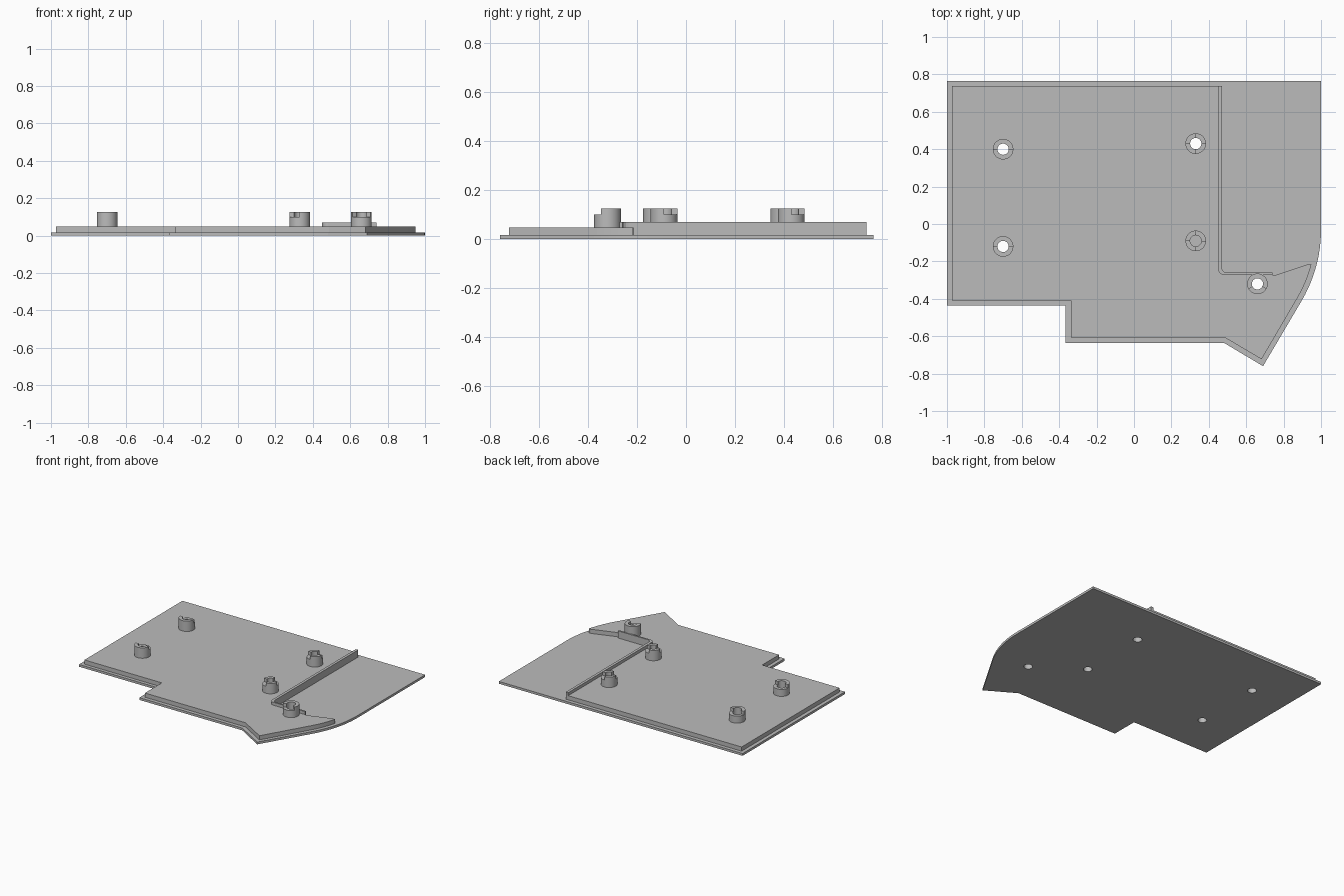
import bpy, bmesh
from math import cos, sin, radians, hypot

cube = bpy.data.objects.get("Cube")
if cube:
    bpy.data.objects.remove(cube, do_unlink=True)

grey = bpy.data.materials.new("plain grey")
grey.use_nodes = True
colour = (0.5, 0.5, 0.5, 1)
grey.diffuse_color = colour
grey.node_tree.nodes["Principled BSDF"].inputs["Base Color"].default_value = colour

BASE_TOP, STEP_TOP, WALL_TOP = 0.017, 0.048, 0.07
NOTCH, STUD_TOP = 0.1, 0.125
R_OUT, R_IN = 0.055, 0.03


def arc(cx, cy, r, a0, a1, n):
    angles = [radians(a0 + (a1 - a0) * i / n) for i in range(n + 1)]
    return [(cx + r * cos(a), cy + r * sin(a)) for a in angles]


def add_prism(bm, outline, z0, z1):
    low = [bm.verts.new((x, y, z0)) for x, y in outline]
    face = bm.faces.new(low)
    top = bmesh.ops.extrude_face_region(bm, geom=[face])["geom"]
    for v in top:
        if isinstance(v, bmesh.types.BMVert):
            v.co.z = z1


def finish(name, bm, smooth=False):
    bmesh.ops.recalc_face_normals(bm, faces=bm.faces)
    mesh = bpy.data.meshes.new(name)
    bm.to_mesh(mesh)
    bm.free()
    mesh.materials.append(grey)
    obj = bpy.data.objects.new(name, mesh)
    bpy.context.collection.objects.link(obj)
    if smooth:
        bpy.ops.object.select_all(action='DESELECT')
        obj.select_set(True)
        bpy.context.view_layer.objects.active = obj
        bpy.ops.object.shade_smooth_by_angle(angle=radians(25))
    return obj


def prism(name, outline, z0, z1):
    bm = bmesh.new()
    add_prism(bm, outline, z0, z1)
    return finish(name, bm)


# Base plate with a curved right front edge
base = prism("base_plate",
             [(-1, 0.765), (-1, -0.435), (-0.365, -0.435), (-0.365, -0.635),
              (0.48, -0.635), (0.69, -0.76)]
             + arc(0.25, -0.03, 0.75, -30, 0, 12) + [(1, 0.765)], 0, BASE_TOP)

# Raised panel, set in from the edge
panel = prism("raised_panel",
              [(-0.973, 0.738), (-0.973, -0.41), (-0.338, -0.41), (-0.338, -0.608),
               (0.487, -0.608), (0.682, -0.723)]
              + arc(0.25, -0.03, 0.723, -30, -15, 6)
              + [(0.93, -0.215), (0.76, -0.272), (0.74, -0.272), (0.74, -0.26)]
              + arc(0.495, -0.235, 0.025, 270, 180, 4) + [(0.47, 0.738)],
              BASE_TOP, STEP_TOP)

# Thin wall along the panel edge
prism("edge_wall",
      [(0.47, 0.738)] + arc(0.495, -0.235, 0.025, 180, 270, 4)
      + [(0.74, -0.26), (0.74, -0.272)]
      + arc(0.48, -0.242, 0.03, 270, 180, 4) + [(0.45, 0.738)],
      STEP_TOP, WALL_TOP)

# Hollow studs: position and the angle ranges that are notched
half, quarters, front = [(0, 180)], [(0, 90), (180, 270)], [(210, 330)]
studs = {
    "stud_back_right": (-0.7, 0.4, half),
    "stud_front_right": (-0.7, -0.12, half),
    "stud_back_left": (0.33, 0.43, quarters),
    "stud_middle_left": (0.33, -0.09, quarters),
    "stud_front_left": (0.66, -0.32, front),
}
STEPS = 36


def stud(name, x, y, notches):
    bm = bmesh.new()
    heights = []
    for i in range(STEPS):
        mid = (i + 0.5) * 360 / STEPS
        heights.append(NOTCH if any(a < mid < b for a, b in notches) else STUD_TOP)
    ring = [(cos(radians(i * 360 / STEPS)), sin(radians(i * 360 / STEPS)))
            for i in range(STEPS)]

    def quad(*points):
        bm.faces.new([bm.verts.new((x + r * c[0], y + r * c[1], z)) for c, r, z in points])

    for i, h in enumerate(heights):
        a, b = ring[i], ring[(i + 1) % STEPS]
        for r in (R_OUT, R_IN):
            for z0, z1 in ((STEP_TOP, NOTCH), (NOTCH, h)):
                if z1 > z0:
                    quad((a, r, z0), (b, r, z0), (b, r, z1), (a, r, z1))
        for z in (STEP_TOP, h):
            quad((a, R_IN, z), (a, R_OUT, z), (b, R_OUT, z), (b, R_IN, z))
        if heights[i - 1] != h:
            quad((a, R_IN, NOTCH), (a, R_OUT, NOTCH),
                 (a, R_OUT, STUD_TOP), (a, R_IN, STUD_TOP))
    bmesh.ops.remove_doubles(bm, verts=bm.verts, dist=0.0001)
    finish(name, bm, True)


for name, (x, y, notches) in studs.items():
    stud(name, x, y, notches)

# Bore the holes through both plates
bm = bmesh.new()
for x, y, _ in studs.values():
    add_prism(bm, arc(x, y, R_IN, 0, 350, 35), -0.1, 0.2)
cutter = finish("hole_cutter", bm)
cutter.hide_render = True
for obj in (base, panel):
    mod = obj.modifiers.new("holes", 'BOOLEAN')
    mod.operation = 'DIFFERENCE'
    mod.solver = 'EXACT'
    mod.object = cutter
    bpy.context.view_layer.objects.active = obj
    bpy.ops.object.modifier_apply(modifier=mod.name)
bpy.data.objects.remove(cutter, do_unlink=True)

# Plug closing one bore
prism("bore_plug", arc(0.33, -0.09, R_IN, 0, 350, 35), 0.04, 0.06)
